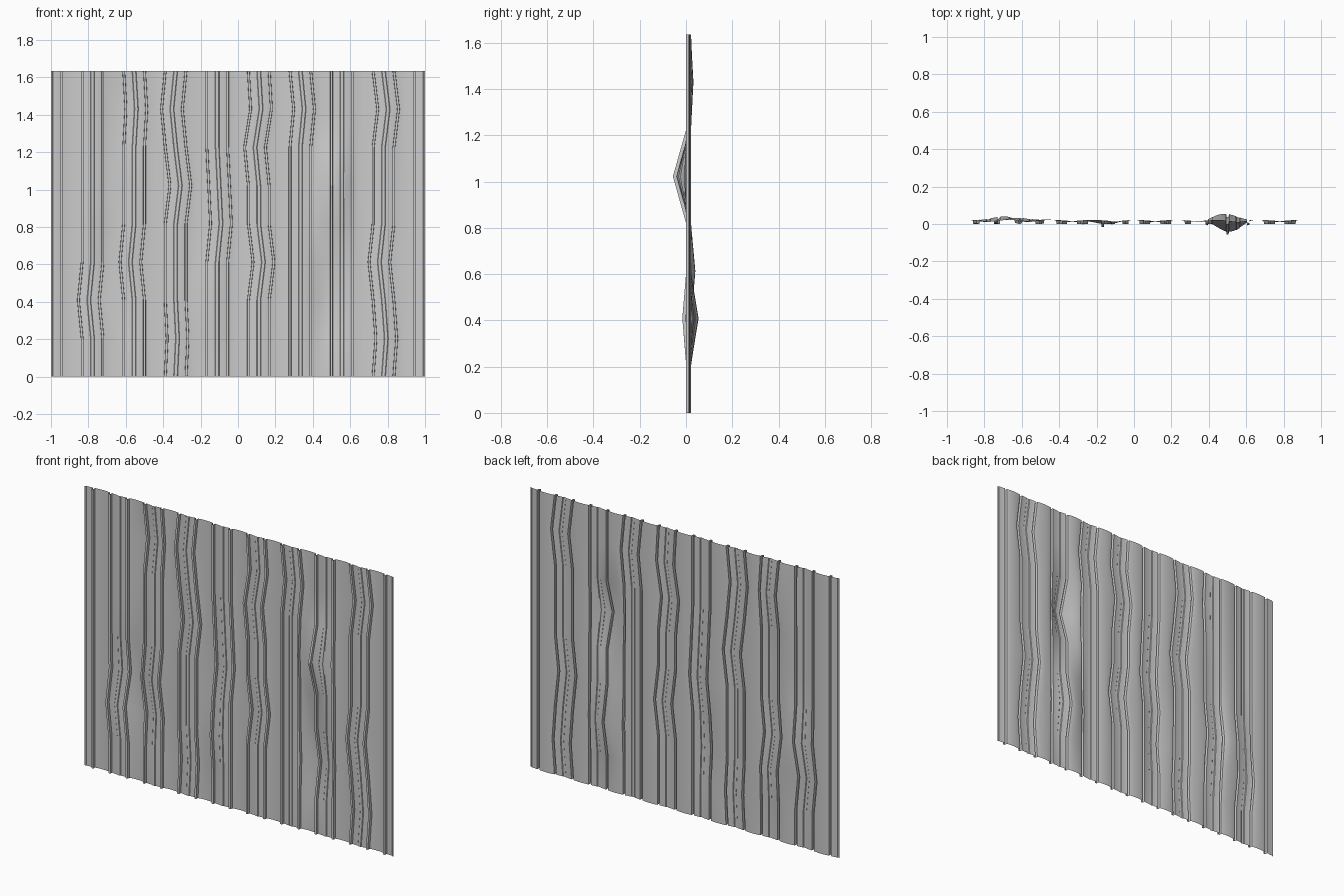
import bpy, bmesh, math

if "Cube" in bpy.data.objects:
    bpy.data.objects.remove(bpy.data.objects["Cube"])

HEIGHT, ROWS, WAVES = 1.635, 8, 9
PITCH = 2.0 / WAVES

# sideways kinks: (wave number from the left edge, row) -> shift in x
KINKS = {(1, 2): -.02, (2, 3): -.02, (2, 7): .012, (3, 1): .01, (3, 5): .025,
         (3, 7): -.02, (4, 4): .02, (4, 5): .01, (5, 3): .025, (5, 6): -.02,
         (5, 7): .012, (6, 7): .02, (8, 1): .015, (8, 3): -.022, (8, 7): .025}
# dents: x centre, row, depth in y, half width in x
DENTS = [(.5, 5, -.058, .14), (.5, 2, .036, .15), (-.72, 3, .021, .16),
         (-.58, 2, .014, .16), (-.17, 2, -.017, .14), (-.6, 7, .014, .14)]


def wave(u):
    return .013 + .009 * (1 - math.cos(2 * math.pi * u / PITCH)) / 2


# half of one corrugation: centre crease, narrow square groove, rounded crown
R = PITCH / 4
half = [(.008, .010), (.011, wave(.011)), (.026, wave(.026)), (.040, wave(.040)),
        (R - .007, wave(R)), (R - .006, .001), (R + .006, .001), (R + .007, wave(R))]
half += [(u, wave(u)) for u in (.075, .087, .099)]
crown = (PITCH / 2, wave(PITCH / 2))

# full-width profile as (wave number, offset from its centre, y)
profile = []
for k in range(WAVES + 1):
    if k > 0:
        profile += [(k, -u, y) for u, y in reversed(half)]
    if k in (0, WAVES):
        profile.append((k, 0, .010))
    if k < WAVES:
        profile += [(k, u, y) for u, y in half]
        profile.append((k, *crown))

# battered sheet swept upwards row by row
bm = bmesh.new()
grid = []
for r in range(ROWS + 1):
    line = []
    for k, u, y in profile:
        x = -1 + k * PITCH + u
        fade = max(0, min(1, (PITCH / 2 - abs(u)) / .045))
        dy = 0
        for cx, row, depth, w in DENTS:
            d = abs(x - cx) / w
            if row == r and d < 1:
                dy += depth * (1 + math.cos(math.pi * d)) / 2
        line.append(bm.verts.new((x + KINKS.get((k, r), 0) * fade, y + dy,
                                  HEIGHT * r / ROWS)))
    grid.append(line)
for a, b in zip(grid, grid[1:]):
    for i in range(len(a) - 1):
        bm.faces.new((a[i], a[i + 1], b[i + 1], b[i]))
me = bpy.data.meshes.new("corrugated_sheet")
bm.to_mesh(me)
bm.free()
sheet = bpy.data.objects.new("corrugated_sheet", me)
bpy.context.collection.objects.link(sheet)
bpy.context.view_layer.objects.active = sheet
sheet.select_set(True)
bpy.ops.object.shade_smooth_by_angle(angle=math.radians(30))
